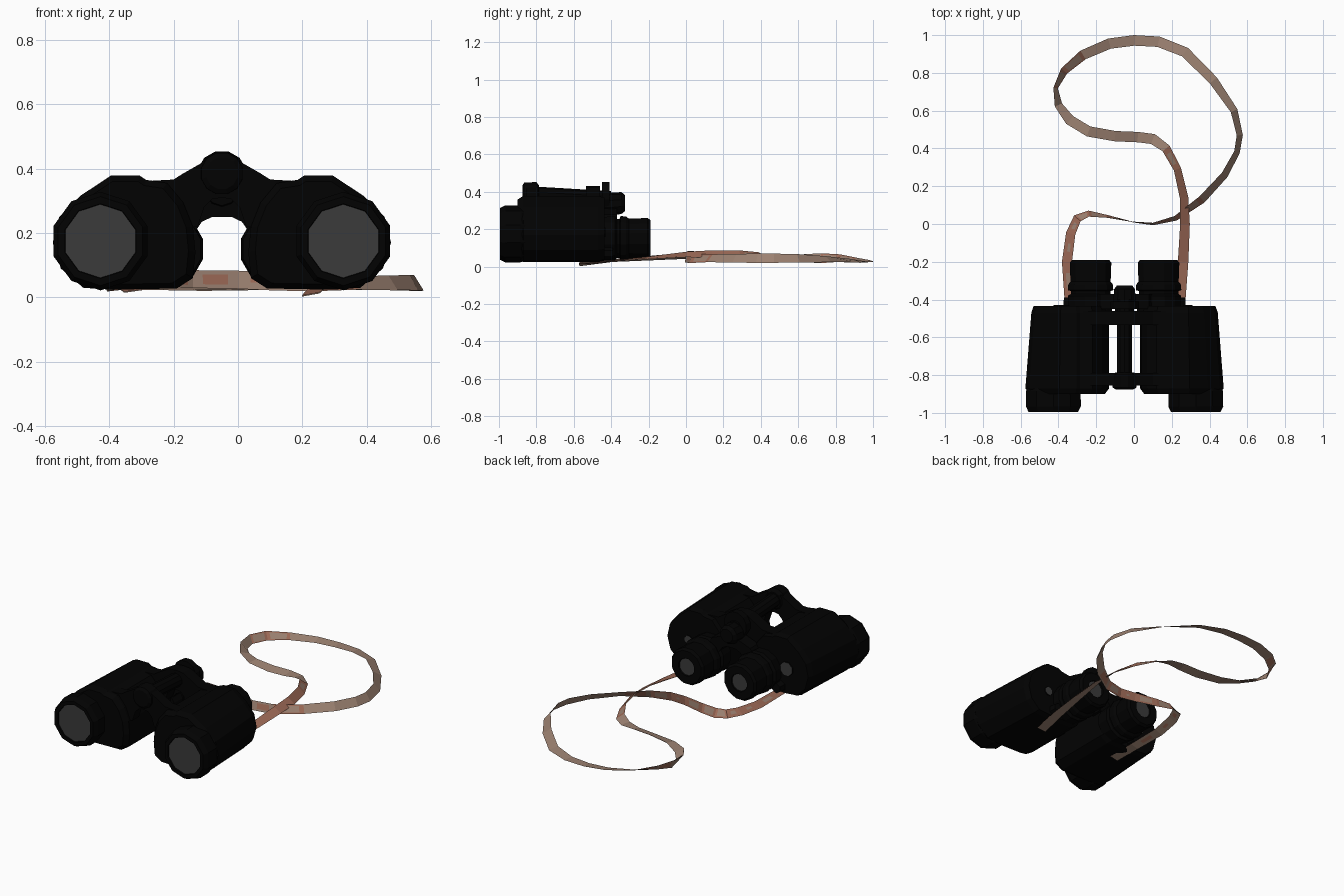
import bpy, bmesh, math
from mathutils import Vector

cube = bpy.data.objects.get("Cube")
if cube:
    bpy.data.objects.remove(cube, do_unlink=True)


def material(name, color):
    mat = bpy.data.materials.new(name)
    mat.use_nodes = True
    mat.diffuse_color = (*color, 1)
    bsdf = mat.node_tree.nodes["Principled BSDF"]
    bsdf.inputs["Base Color"].default_value = (*color, 1)
    bsdf.inputs["Roughness"].default_value = 0.8
    return mat


BLACK = material("black rubber", (0.0007, 0.0007, 0.0007))
GLASS = material("grey glass", (0.043, 0.043, 0.043))
TAN = material("tan leather", (0.33, 0.22, 0.165))
RUST = material("reddish leather", (0.34, 0.145, 0.095))
MID = -0.05  # x of the hinge axis


def finish(name, bm, mats):
    mesh = bpy.data.meshes.new(name)
    bm.to_mesh(mesh)
    bm.free()
    for mat in mats:
        mesh.materials.append(mat)
    obj = bpy.data.objects.new(name, mesh)
    bpy.context.collection.objects.link(obj)


def loft(name, rings, glass_end=False):
    """Skin closed rings of points; the last cap can be glass."""
    bm = bmesh.new()
    loops = [[bm.verts.new(p) for p in ring] for ring in rings]
    n = len(loops[0])
    for a, b in zip(loops, loops[1:]):
        for i in range(n):
            j = (i + 1) % n
            bm.faces.new((a[i], a[j], b[j], b[i]))
    bm.faces.new(loops[0])
    end = bm.faces.new(loops[-1])
    end.material_index = 1 if glass_end else 0
    bmesh.ops.recalc_face_normals(bm, faces=bm.faces)
    finish(name, bm, [BLACK, GLASS] if glass_end else [BLACK])


def lathe(name, x, steps, sides, glass_end=False):
    """Round part along y; each step is (y, centre z, radius)."""
    rings = []
    for y, z, r in steps:
        turn = [math.tau * (i + 0.5) / sides for i in range(sides)]
        rings.append([Vector((x + r * math.cos(t), y, z + r * math.sin(t))) for t in turn])
    loft(name, rings, glass_end)


def plate(name, half, y0, y1):
    """Mirror a half outline (distance from axis, z) and extrude along y."""
    outline = half + [(-u, z) for u, z in reversed(half) if u > 0]
    loft(name, [[Vector((MID + u, y, z)) for u, z in outline] for y in (y0, y1)])


# Cross-section of one prism housing: distance from the hinge axis, height
HOUSING = [(0.525, 0.17), (0.505, 0.25), (0.44, 0.315), (0.345, 0.378), (0.255, 0.378),
           (0.235, 0.365), (0.17, 0.355), (0.12, 0.295), (0.09, 0.22), (0.082, 0.14),
           (0.09, 0.06), (0.14, 0.028), (0.25, 0.026), (0.34, 0.024), (0.43, 0.03), (0.5, 0.09)]


def housing_ring(y, shrink, taper, side):
    cu, cz = 0.3, 0.19
    ring = []
    for u, z in HOUSING:
        squeeze = taper if u > cu else 1
        ring.append(Vector((MID + side * (cu + (u - cu) * shrink * squeeze), y,
                            cz + (z - cz) * shrink)))
    return ring


for side, tag, disc in ((1, "left", 0.03), (-1, "right", 0.048)):
    # Main housing, tapering to the rear
    loft(tag + "_housing", [housing_ring(y, s, t, side) for y, s, t in
                            ((-0.90, 0.9, 1), (-0.87, 1, 1), (-0.47, 1, 0.86), (-0.435, 0.95, 0.85))])
    # Objective barrel with recessed lens
    lathe(tag + "_objective", MID + side * 0.377,
          [(y, 0.175, r) for y, r in ((-0.84, 0.135), (-0.885, 0.152), (-0.965, 0.153),
                                      (-0.995, 0.138), (-0.995, 0.116), (-0.987, 0.114))], 10, True)
    # Eyepiece with collar, cup and small lens
    lathe(tag + "_eyepiece", MID + side * 0.18,
          [(y, 0.15, r) for y, r in ((-0.46, 0.118), (-0.38, 0.124), (-0.37, 0.108), (-0.355, 0.108),
                                     (-0.35, 0.125), (-0.32, 0.122), (-0.305, 0.11), (-0.205, 0.114),
                                     (-0.19, 0.102), (-0.19, 0.055), (-0.197, 0.052))], 12, True)
    # Small glossy disc on the rear face of the housing
    lathe(tag + "_rear_disc", MID + side * 0.335,
          [(-0.44, 0.185, disc), (-0.43, 0.185, disc * 0.9)], 8, True)
    # Lug holding the strap
    lathe(tag + "_strap_lug", MID + side * 0.295,
          [(-0.45, 0.07, 0.035), (-0.39, 0.07, 0.03)], 6)

# Hinge: rod, front cap, focus wheel and rear knob
lathe("hinge_rod", MID, [(-0.84, 0.388, 0.042), (-0.40, 0.362, 0.042)], 10)
lathe("hinge_front_cap", MID,
      [(-0.875, 0.385, 0.05), (-0.865, 0.385, 0.066), (-0.80, 0.385, 0.07), (-0.785, 0.385, 0.05)], 12)
lathe("focus_wheel", MID, [(-0.45, 0.378, 0.078), (-0.41, 0.378, 0.078)], 12)
lathe("rear_knob", MID,
      [(-0.47, 0.335, 0.05), (-0.40, 0.335, 0.062), (-0.345, 0.34, 0.058), (-0.325, 0.34, 0.042)], 10)

# Arms joining the two housings, and the bridge between the eyepieces
ARM = [(0, 0.43), (0.05, 0.425), (0.12, 0.385), (0.15, 0.366), (0.22, 0.362),
       (0.2, 0.2), (0.075, 0.22), (0.055, 0.28), (0.03, 0.305), (0, 0.31)]
plate("front_arm", ARM, -0.855, -0.79)
plate("rear_arm", ARM, -0.535, -0.46)
plate("eyepiece_bridge", [(0, 0.31), (0.05, 0.31), (0.13, 0.28), (0.17, 0.22),
                          (0.1, 0.18), (0.062, 0.235), (0.03, 0.25), (0, 0.25)], -0.45, -0.37)

# Strap centre line: x, y, z, tilt in degrees
STRAP = [(-.325, -.57, .02, 172), (-.34, -.4, .032, 168), (-.355, -.2, .045, 158),
         (-.335, -.05, .055, 150), (-.3, .03, .06, 142), (-.24, .055, .06, 122),
         (-.14, .04, .057, 102), (0, .01, .055, 88), (.1, .0, .05, 80),
         (.22, .03, .045, 65), (.36, .13, .045, 45), (.48, .26, .045, 52),
         (.545, .38, .045, 60), (.56, .47, .045, 58), (.53, .6, .045, 50),
         (.42, .76, .04, 32), (.27, .91, .032, 15), (.13, .965, .027, 2),
         (0, .972, .025, -5), (-.13, .955, .028, -12), (-.27, .895, .035, -22),
         (-.37, .81, .045, -45), (-.415, .72, .045, -68), (-.4, .63, .045, -45),
         (-.34, .55, .045, -15), (-.24, .49, .045, 8), (-.1, .465, .045, 16),
         (.02, .46, .05, 14), (.1, .45, .055, -5), (.17, .4, .06, -35),
         (.23, .29, .065, -48), (.265, .14, .068, -40), (.27, .0, .065, -28),
         (.26, -.2, .047, -12), (.245, -.4, .028, 4), (.225, -.57, .009, 10)]
HALF_WIDTH = 0.028

# Two thin layers back to back, so each side has its own leather colour
bm = bmesh.new()
last = len(STRAP) - 1
for layer in (1, -1):
    pairs = []
    for i, (x, y, z, tilt) in enumerate(STRAP):
        ahead, behind = STRAP[min(i + 1, last)], STRAP[max(i - 1, 0)]
        along = Vector((ahead[0] - behind[0], ahead[1] - behind[1], 0)).normalized()
        lean = math.radians(tilt)
        across = Vector((-along.y, along.x, 0)) * math.cos(lean) + Vector((0, 0, math.sin(lean)))
        middle = Vector((x, y, z)) + along.cross(across) * layer * 0.0015
        pairs.append([bm.verts.new(middle + across * s * HALF_WIDTH) for s in (-layer, layer)])
    for i, (a, b) in enumerate(zip(pairs, pairs[1:])):
        face = bm.faces.new((a[0], b[0], b[1], a[1]))
        face.normal_update()
        # Reddish on the upper rear side, toward both ends and on the worn bend
        worn = i < 10 or i > last - 7 or 20 <= i <= 21
        outward = face.normal.dot(Vector((0, 0.6, 0.8))) > 0
        face.material_index = 1 if worn and outward else 0
finish("neck_strap", bm, [TAN, RUST])
